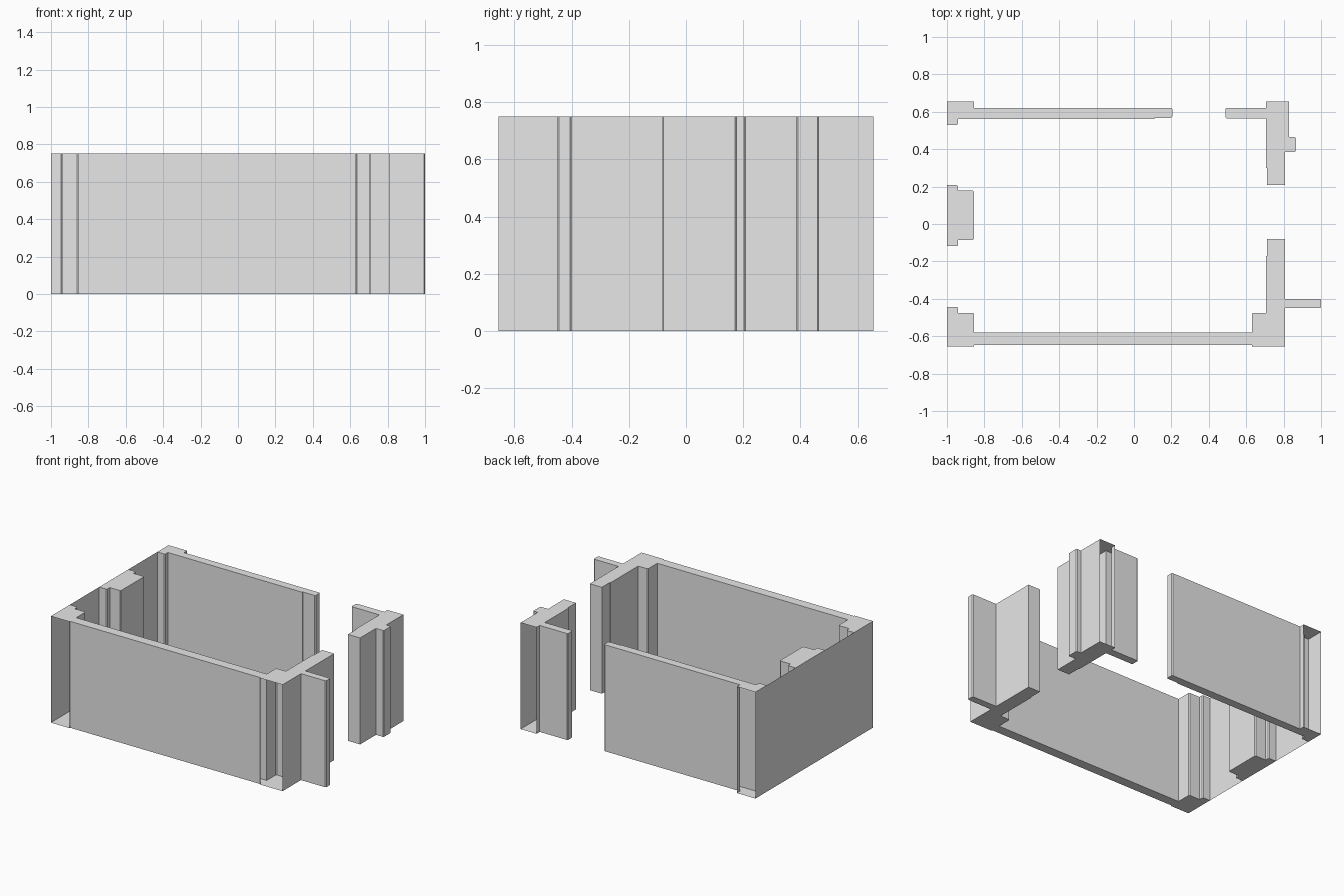
import bpy
import bmesh
from mathutils import Vector

HEIGHT = 0.75
CHAMFER = 0.006

cube = bpy.data.objects.get("Cube")
if cube:
    bpy.data.objects.remove(cube)

grey = bpy.data.materials.new("plain grey")
grey.use_nodes = True
grey.diffuse_color = (0.8, 0.8, 0.8, 1)
grey.node_tree.nodes["Principled BSDF"].inputs["Base Color"].default_value = (0.8, 0.8, 0.8, 1)


def chamfered(outline):
    """Cut the corners flagged 'c'; other corners stay sharp."""
    points = []
    for i, corner in enumerate(outline):
        here = Vector(corner[:2])
        if len(corner) == 2:
            points.append(here)
            continue
        for other in (outline[i - 1], outline[(i + 1) % len(outline)]):
            points.append(here + (Vector(other[:2]) - here).normalized() * CHAMFER)
    return points


def wall_section(name, outline, open_at=()):
    """Raise a floor outline into a shell with caps; leave out sides on the given lines."""
    points = chamfered(outline)
    bm = bmesh.new()
    low = [bm.verts.new((p.x, p.y, 0)) for p in points]
    high = [bm.verts.new((p.x, p.y, HEIGHT)) for p in points]
    bm.faces.new(list(reversed(low)))
    bm.faces.new(high)
    for i, a in enumerate(points):
        j = (i + 1) % len(points)
        b = points[j]
        if any(abs(a[axis] - v) < 0.001 and abs(b[axis] - v) < 0.001 for axis, v in open_at):
            continue
        bm.faces.new((low[i], low[j], high[j], high[i]))
    finish(name, bm)


def finish(name, bm):
    mesh = bpy.data.meshes.new(name)
    bm.to_mesh(mesh)
    bm.free()
    mesh.materials.append(grey)
    bpy.context.collection.objects.link(bpy.data.objects.new(name, mesh))


X, Y = 0, 1
c = "c"

# Front wall with both corner columns, the side return and the fin
wall_section("front_wall", [
    (-1, -0.655), (-0.855, -0.655), (-0.855, -0.648), (0.63, -0.648), (0.63, -0.655),
    (0.806, -0.655), (0.806, -0.45), (1, -0.45, c), (1, -0.4, c), (0.806, -0.4),
    (0.806, -0.08), (0.712, -0.08), (0.712, -0.17), (0.706, -0.17), (0.706, -0.475),
    (0.63, -0.475, c), (0.63, -0.58), (-0.855, -0.58), (-0.855, -0.475, c),
    (-0.94, -0.475), (-0.94, -0.443, c), (-1, -0.443),
], [(X, -1), (Y, -0.655)])

# Pier in the middle of the side sheet
wall_section("middle_pier", [
    (-1, -0.118), (-0.94, -0.118, c), (-0.94, -0.085), (-0.855, -0.085, c),
    (-0.855, 0.178, c), (-0.94, 0.178), (-0.94, 0.208, c), (-1, 0.208),
], [(X, -1)])

# Back wall with its corner column
wall_section("back_wall", [
    (-1, 0.53), (-0.94, 0.53, c), (-0.94, 0.562), (0.11, 0.562), (0.11, 0.568),
    (0.205, 0.568, c), (0.205, 0.62, c), (-0.855, 0.62), (-0.855, 0.655), (-1, 0.655),
], [(X, -1), (Y, 0.655)])

# Free-standing back corner with a short wall and a tab
wall_section("back_corner", [
    (0.712, 0.208), (0.806, 0.208), (0.806, 0.385), (0.866, 0.385, c), (0.866, 0.465, c),
    (0.83, 0.465), (0.83, 0.655), (0.706, 0.655), (0.706, 0.62), (0.488, 0.62, c),
    (0.488, 0.565, c), (0.706, 0.565), (0.706, 0.3), (0.712, 0.3),
], [(Y, 0.655)])

# Thin outer sheet closing the right side
bm = bmesh.new()
bm.faces.new([bm.verts.new((-1, y, z)) for y, z in
              ((0.655, 0), (-0.655, 0), (-0.655, HEIGHT), (0.655, HEIGHT))])
for f in bm.faces:
    f.normal_update()
    if f.normal.x > 0:
        f.normal_flip()
finish("side_sheet", bm)
